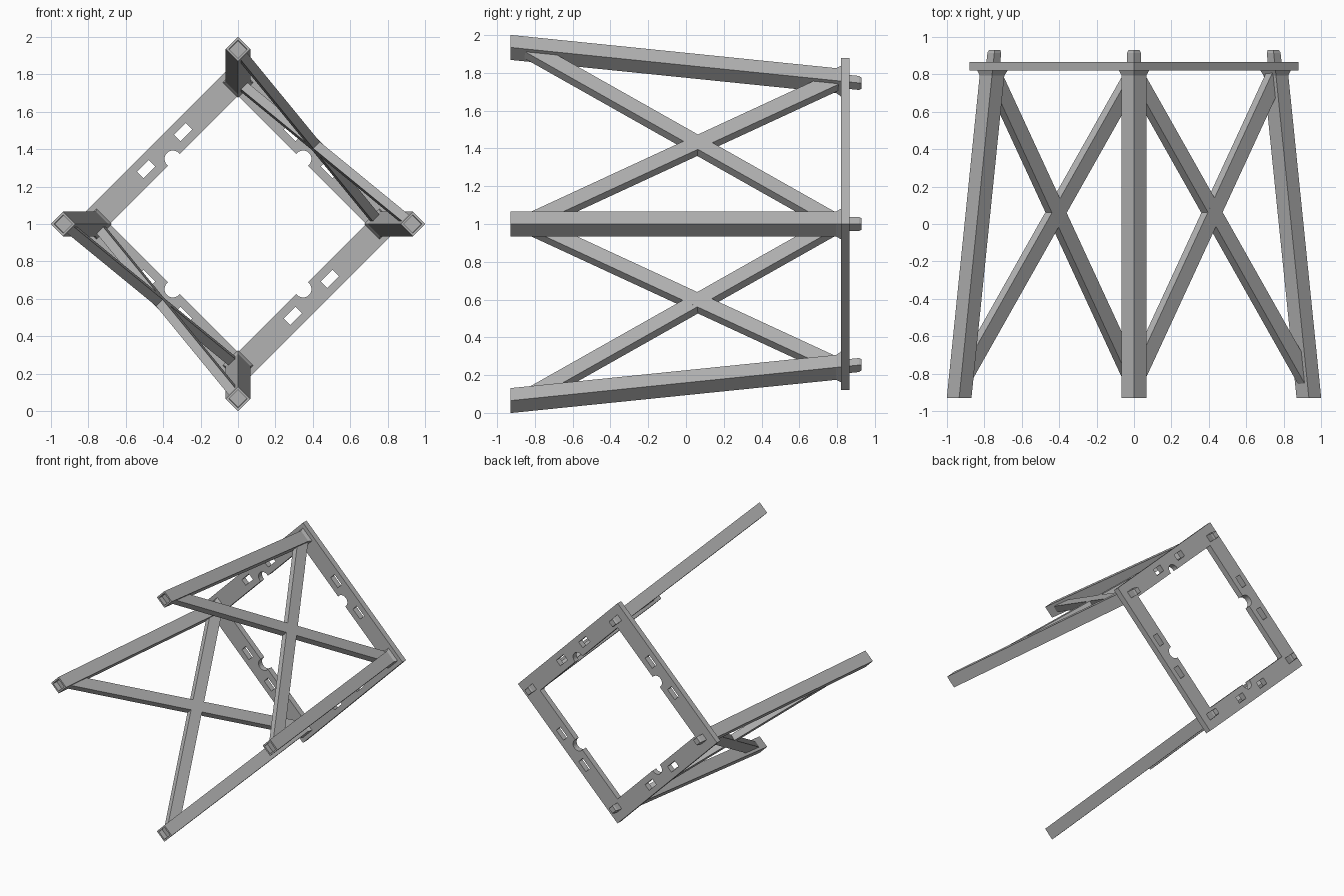
import bpy, bmesh, math
from mathutils import Vector, Matrix

old = bpy.data.objects.get("Cube")
if old:
    bpy.data.objects.remove(old, do_unlink=True)

grey = bpy.data.materials.new("steel grey")
grey.use_nodes = True
grey.diffuse_color = (0.45, 0.45, 0.45, 1)
grey.node_tree.nodes["Principled BSDF"].inputs["Base Color"].default_value = grey.diffuse_color

FRONT, BACK = -0.93, 0.93
PLATE_Y, PLATE_HALF = 0.8425, 0.0225


def radius(y):
    """Distance of a leg's axis from the middle; the legs splay to the front."""
    return 0.935 - 0.102 * (y - FRONT)


def leg_point(turn, y):
    a = turn * math.pi / 2
    return Vector((math.cos(a) * radius(y), y, 1 + math.sin(a) * radius(y)))


def add_mesh(name, bm):
    bmesh.ops.recalc_face_normals(bm, faces=bm.faces)
    mesh = bpy.data.meshes.new(name)
    bm.to_mesh(mesh)
    bm.free()
    mesh.materials.append(grey)
    obj = bpy.data.objects.new(name, mesh)
    bpy.context.collection.objects.link(obj)
    return obj


def loft(name, turn, profile):
    """Diamond rings of (y, half diagonal) joined along a leg's axis."""
    bm = bmesh.new()
    rings = []
    for y, half in profile:
        c = leg_point(turn, y)
        corners = [(half, 0), (0, half), (-half, 0), (0, -half)]
        rings.append([bm.verts.new(c + Vector((x, 0, z))) for x, z in corners])
    for r1, r2 in zip(rings, rings[1:]):
        for i in range(4):
            j = (i + 1) % 4
            bm.faces.new((r1[i], r1[j], r2[j], r2[i]))
    bm.faces.new(rings[0])
    bm.faces.new(rings[-1])
    add_mesh(name, bm)


def brace(name, start, end, normal):
    """Flat bar between two points, its broad face along the normal."""
    along = (end - start).normalized()
    side = along.cross(normal).normalized()
    up = side.cross(along)
    frame = Matrix((along, side, up)).transposed().to_4x4()
    frame.translation = (start + end) / 2
    bm = bmesh.new()
    size = Matrix.Diagonal(((end - start).length, 0.09, 0.05, 1))
    bmesh.ops.create_cube(bm, size=1, matrix=frame @ size)
    add_mesh(name, bm)


# Legs with a recessed front end and a flared weld at the plate, plus tenons
names = ["left", "top", "right", "bottom"]
plate_front = PLATE_Y - PLATE_HALF
for turn, side_name in enumerate(names):
    loft(side_name + "_leg", turn, [
        (FRONT + 0.04, 0.048), (FRONT, 0.048), (FRONT, 0.066),
        (0.795, 0.066), (plate_front + 0.002, 0.082)])
    loft(side_name + "_tenon", turn, [
        (plate_front, 0.037), (BACK - 0.015, 0.037), (BACK, 0.03)])

# Crossed braces on two opposite sides
for turn in (0, 2):
    a = math.radians(45) + turn * math.pi / 2
    normal = Vector((math.cos(a), 0.07, math.sin(a)))
    for n, (y1, y2) in enumerate([(-0.84, 0.8), (0.8, -0.84)]):
        brace(f"{names[turn]}_brace_{n + 1}",
              leg_point(turn, y1), leg_point(turn + 1, y2), normal)

# Square back plate outline with notched opening and slots
curve = bpy.data.curves.new("back_plate", "CURVE")
curve.dimensions = "2D"
curve.fill_mode = "BOTH"
curve.extrude = PLATE_HALF


def add_outline(points):
    spline = curve.splines.new("POLY")
    spline.points.add(len(points) - 1)
    for p, (x, y) in zip(spline.points, points):
        p.co = (x, y, 0, 1)
    spline.use_cyclic_u = True


def on_side(turn, out, across):
    """Point on a plate side, given outward distance and offset along it."""
    a = math.radians(45) + turn * math.pi / 2
    return (math.cos(a) * out - math.sin(a) * across,
            math.sin(a) * out + math.cos(a) * across)


inner, notch = 0.484, 0.045
add_outline([(0.88, 0), (0, 0.88), (-0.88, 0), (0, -0.88)])
opening = []
for turn in range(4):
    opening += [on_side(turn, inner, -inner), on_side(turn, inner, -notch)]
    for i in range(13):
        t = math.pi * (1 - i / 12)
        opening.append(on_side(turn, inner + 0.008 + notch * math.sin(t), notch * math.cos(t)))
    opening.append(on_side(turn, inner, notch))
    for mid in (-0.14, 0.14):
        add_outline([on_side(turn, 0.555 + u * 0.025, mid + v * 0.045)
                     for u, v in [(-1, -1), (1, -1), (1, 1), (-1, 1)]])
add_outline(opening)

plate = bpy.data.objects.new("back_plate", curve)
curve.materials.append(grey)
bpy.context.collection.objects.link(plate)
plate.rotation_euler = (math.pi / 2, 0, 0)
plate.location = (0, PLATE_Y, 1)
bpy.ops.object.select_all(action="DESELECT")
plate.select_set(True)
bpy.context.view_layer.objects.active = plate
bpy.ops.object.convert(target="MESH")
bpy.ops.object.shade_flat()
